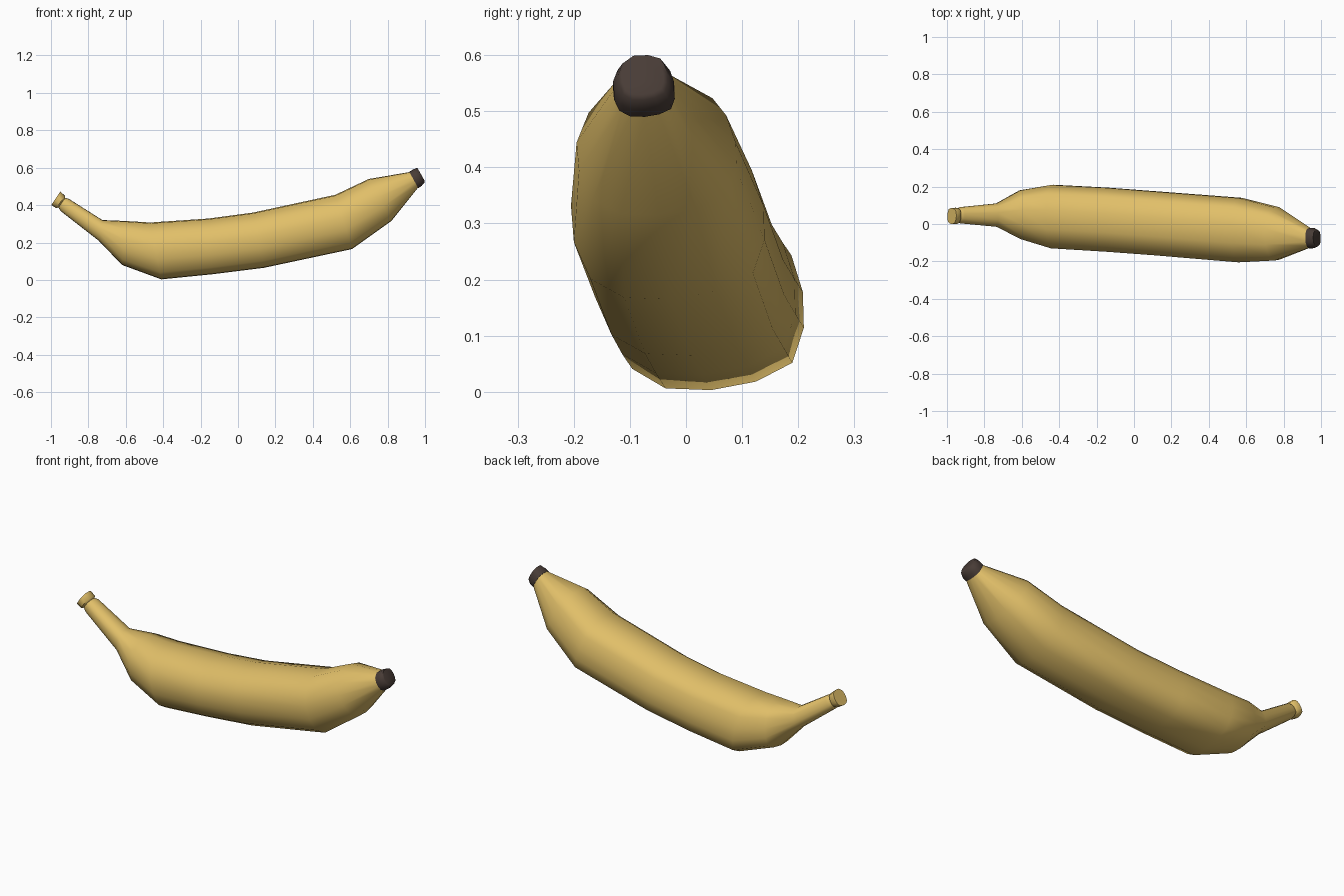
import bpy, bmesh, math
from mathutils import Vector

cube = bpy.data.objects.get("Cube")
if cube:
    bpy.data.objects.remove(cube, do_unlink=True)


def material(name, rgb):
    m = bpy.data.materials.new(name)
    m.use_nodes = True
    m.diffuse_color = (*rgb, 1)
    bsdf = next(n for n in m.node_tree.nodes if n.type == 'BSDF_PRINCIPLED')
    bsdf.inputs["Base Color"].default_value = (*rgb, 1)
    bsdf.inputs["Roughness"].default_value = 0.7
    return m


yellow = material("banana yellow", (0.75, 0.52, 0.14))
brown = material("dark brown", (0.065, 0.045, 0.037))

# Lopsided rounded cross-section: (across, up), each from -1 to 1
SECTION = [(0.03, -1), (0.5, -0.9), (0.88, -0.68), (1, -0.27), (0.99, 0.15),
           (0.87, 0.58), (0.7, 0.85), (0.2, 1), (-0.4, 0.97), (-0.85, 0.62),
           (-1, 0.15), (-0.97, -0.3), (-0.8, -0.75), (-0.45, -0.98)]


def loft(name, rings, mat):
    """Skin rings given as (top x, top z, bottom x, bottom z, min y, max y)."""
    bm = bmesh.new()
    loops = []
    for tx, tz, bx, bz, y0, y1 in rings:
        centre = Vector(((tx + bx) / 2, (y0 + y1) / 2, (tz + bz) / 2))
        up = Vector(((tx - bx) / 2, 0, (tz - bz) / 2))
        side = Vector((0, (y1 - y0) / 2, 0))
        loops.append([bm.verts.new(centre + side * u + up * v) for u, v in SECTION])
    n = len(SECTION)
    for a, b in zip(loops, loops[1:]):
        for i in range(n):
            j = (i + 1) % n
            bm.faces.new((a[i], a[j], b[j], b[i]))
    bm.faces.new(loops[0])
    bm.faces.new(loops[-1])
    bmesh.ops.recalc_face_normals(bm, faces=bm.faces)
    mesh = bpy.data.meshes.new(name)
    bm.to_mesh(mesh)
    bm.free()
    mesh.materials.append(mat)
    obj = bpy.data.objects.new(name, mesh)
    bpy.context.collection.objects.link(obj)
    bpy.ops.object.select_all(action='DESELECT')
    obj.select_set(True)
    bpy.context.view_layer.objects.active = obj
    bpy.ops.object.shade_smooth_by_angle(angle=math.radians(50))
    return obj


# Peel with its stem, from the stem collar to the blossom end
loft("peel_and_stem", [
    (-0.95, 0.472, -0.998, 0.40, 0.0, 0.085),
    (-0.925, 0.45, -0.972, 0.384, 0.0, 0.087),
    (-0.924, 0.438, -0.96, 0.387, 0.01, 0.08),
    (-0.905, 0.434, -0.948, 0.368, 0.003, 0.09),
    (-0.725, 0.32, -0.745, 0.21, -0.015, 0.11),
    (-0.60, 0.315, -0.62, 0.08, -0.08, 0.18),
    (-0.47, 0.307, -0.41, 0.003, -0.13, 0.21),
    (-0.16, 0.328, -0.14, 0.03, -0.148, 0.195),
    (0.08, 0.36, 0.14, 0.065, -0.167, 0.175),
    (0.52, 0.455, 0.61, 0.165, -0.205, 0.14),
    (0.70, 0.54, 0.82, 0.315, -0.195, 0.09),
    (0.92, 0.577, 0.966, 0.497, -0.125, -0.025),
], yellow)

# Dark blossom tip with a rounded rim
loft("blossom_tip", [
    (0.916, 0.578, 0.964, 0.49, -0.13, -0.02),
    (0.935, 0.59, 0.982, 0.503, -0.13, -0.021),
    (0.958, 0.60, 0.998, 0.52, -0.12, -0.033),
    (0.962, 0.594, 0.998, 0.53, -0.115, -0.04),
], brown)
